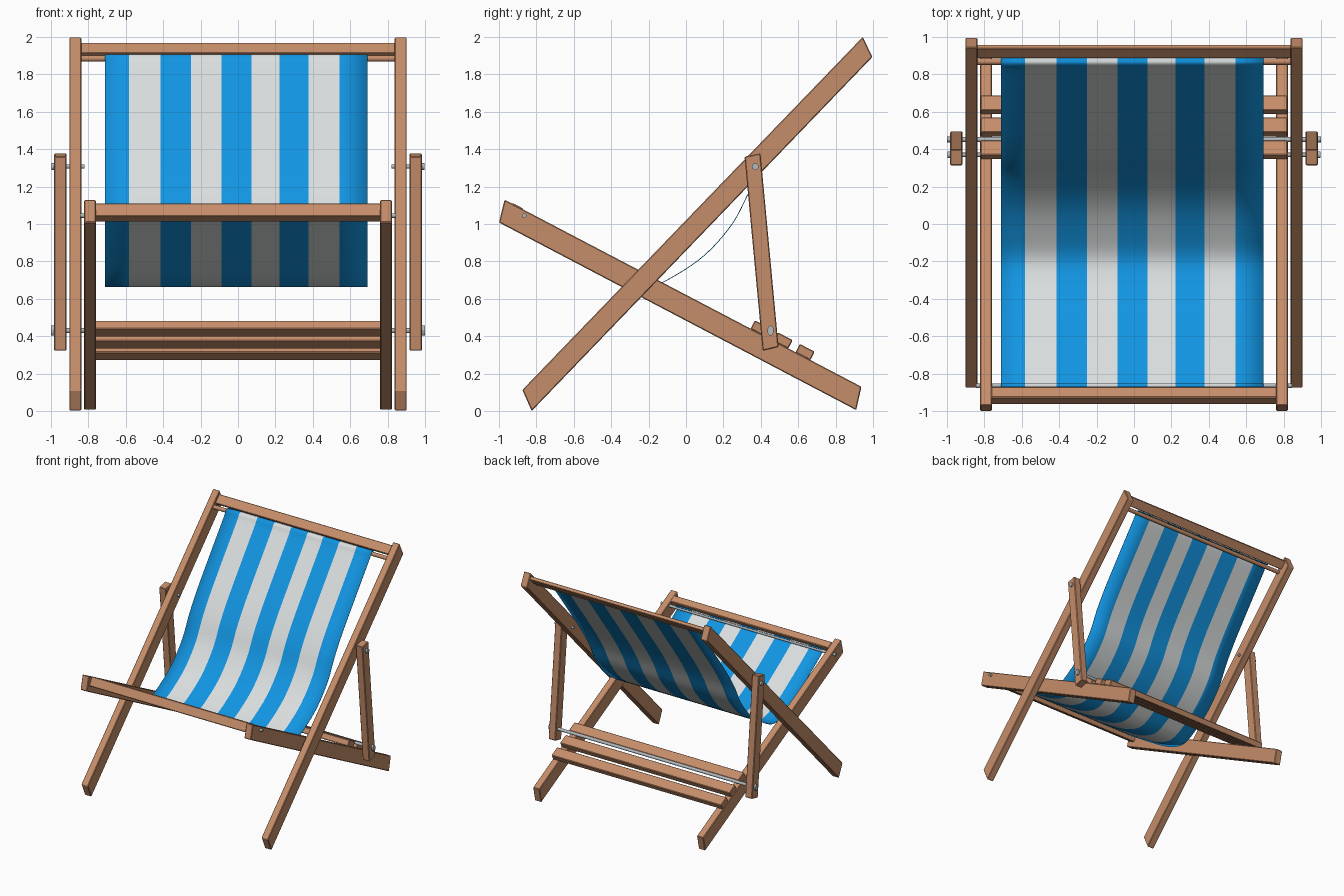
import bpy, bmesh, math
from mathutils import Vector

if "Cube" in bpy.data.objects:
    bpy.data.objects.remove(bpy.data.objects["Cube"])


def material(name, r, g, b):
    m = bpy.data.materials.new(name)
    m.diffuse_color = (r, g, b, 1)
    m.use_nodes = True
    m.node_tree.nodes["Principled BSDF"].inputs["Base Color"].default_value = m.diffuse_color
    return m


WOOD = material("warm wood", 0.56, 0.27, 0.145)
BLUE = material("bright blue cloth", 0.006, 0.30, 0.76)
WHITE = material("white cloth", 0.70, 0.73, 0.73)
METAL = material("grey metal", 0.45, 0.50, 0.53)


def finish(name, bm, mats):
    bmesh.ops.recalc_face_normals(bm, faces=bm.faces)
    me = bpy.data.meshes.new(name)
    bm.to_mesh(me)
    bm.free()
    ob = bpy.data.objects.new(name, me)
    bpy.context.collection.objects.link(ob)
    for m in mats:
        me.materials.append(m)
    return ob


def extrude_profile(name, yz, x0, x1, mat, bevel=0.0):
    """Extrude a side-view (y, z) profile from x0 to x1."""
    bm = bmesh.new()
    a = [bm.verts.new((x0, y, z)) for y, z in yz]
    b = [bm.verts.new((x1, y, z)) for y, z in yz]
    n = len(yz)
    bm.faces.new(a)
    bm.faces.new(b)
    for i in range(n):
        j = (i + 1) % n
        bm.faces.new((a[i], a[j], b[j], b[i]))
    ob = finish(name, bm, [mat])
    if bevel:
        mod = ob.modifiers.new("soft edge", 'BEVEL')
        mod.width, mod.segments = bevel, 1
    else:
        for p in ob.data.polygons:
            p.use_smooth = len(p.vertices) == 4
    return ob


def rod(name, y, z, x0, x1, r, mat=METAL, tall=1.0):
    pts = [(y + r * math.cos(math.tau * i / 16), z + r * tall * math.sin(math.tau * i / 16))
           for i in range(16)]
    return extrude_profile(name, pts, x0, x1, mat)


def bar(centre, direction, length, thick):
    """Rectangle profile lying along a direction."""
    d = Vector(direction).normalized()
    n = Vector((-d.y, d.x))
    c = Vector(centre)
    return [tuple(c + d * length / 2 * s + n * thick / 2 * t)
            for s, t in ((-1, -1), (1, -1), (1, 1), (-1, 1))]


BACK_DIR = (0.694, 0.72)
SEAT_DIR = (0.8855, -0.465)

# side beams and struts, left and right
back_beam = [(-0.825, 0.0), (0.997, 1.893), (0.945, 2.0), (-0.875, 0.113)]
seat_beam = [(-1.0, 1.008), (0.91, 0.005), (0.938, 0.13), (-0.97, 1.13)]
strut = [(0.41, 0.322), (0.495, 0.342), (0.398, 1.378), (0.313, 1.36)]
for side, s in (("left", -1), ("right", 1)):
    extrude_profile("back_beam_" + side, back_beam, s * 0.838, s * 0.902, WOOD, 0.005)
    extrude_profile("seat_beam_" + side, seat_beam, s * 0.76, s * 0.823, WOOD, 0.005)
    extrude_profile("strut_" + side, strut, s * 0.917, s * 0.983, WOOD, 0.005)
    rod("strut_bolt_" + side, 0.37, 1.307, s * 0.82, s * 0.992, 0.011)
    rod("strut_bolt_head_" + side, 0.37, 1.307, s * 0.98, s * 0.998, 0.018)
    rod("lower_bolt_head_" + side, 0.452, 0.43, s * 0.98, s * 1.0, 0.017, METAL, 1.6)

# cross bars
extrude_profile("top_rail", bar((0.922, 1.932), BACK_DIR, 0.08, 0.03), -0.84, 0.84, WOOD, 0.004)
rod("top_dowel", 0.868, 1.885, -0.84, 0.84, 0.017, WOOD)
extrude_profile("front_rail", bar((-0.917, 1.062), SEAT_DIR, 0.065, 0.08), -0.765, 0.765, WOOD, 0.005)

# slats resting on the seat beams
for i, y in enumerate((0.345, 0.467, 0.585)):
    base = Vector((y, 1.13 - (y + 0.97) * 0.525))
    centre = base + Vector(SEAT_DIR) * 0.045 + Vector((0.465, 0.8855)) * 0.025
    extrude_profile("slat_%d" % (i + 1), bar(centre, SEAT_DIR, 0.09, 0.052), -0.82, 0.82, WOOD, 0.005)

# metal rods
rod("front_rod", -0.865, 1.045, -0.845, 0.845, 0.012)
rod("lower_rod", 0.452, 0.43, -0.99, 0.99, 0.013)

# striped cloth: smooth curve through side-view points, one column per stripe
path = [Vector(p) for p in (
    (-0.853, 1.06), (-0.868, 1.062), (-0.88, 1.045), (-0.86, 1.028), (-0.75, 0.95), (-0.58, 0.835),
    (-0.42, 0.735), (-0.29, 0.679), (-0.19, 0.667), (-0.08, 0.712), (0.1, 0.834),
    (0.25, 1.005), (0.345, 1.185), (0.44, 1.335), (0.56, 1.50), (0.71, 1.70),
    (0.83, 1.86), (0.858, 1.903), (0.887, 1.903))]
curve = []
for i in range(len(path) - 1):
    p0, p1, p2 = path[max(i - 1, 0)], path[i], path[i + 1]
    p3 = path[min(i + 2, len(path) - 1)]
    # tangents limited by segment length so tight turns stay tidy
    seg = (p2 - p1).length
    t1 = (p2 - p0).normalized() * seg
    t2 = (p3 - p1).normalized() * seg
    for k in range(5):
        t = k / 5
        curve.append(p1 * (2 * t**3 - 3 * t**2 + 1) + t1 * (t**3 - 2 * t**2 + t)
                     + p2 * (3 * t**2 - 2 * t**3) + t2 * (t**3 - t**2))
curve.append(path[-1])

stripes = [-0.712, -0.584, -0.414, -0.252, -0.088, 0.072, 0.222, 0.377, 0.543, 0.692]
bm = bmesh.new()
rows = [[bm.verts.new((x, p.x, p.y)) for x in stripes] for p in curve]
for a, b in zip(rows, rows[1:]):
    for i in range(len(stripes) - 1):
        f = bm.faces.new((a[i], a[i + 1], b[i + 1], b[i]))
        f.material_index = i % 2
        f.smooth = True
cloth = finish("striped_cloth", bm, [BLUE, WHITE])
mod = cloth.modifiers.new("thickness", 'SOLIDIFY')
mod.thickness, mod.offset = 0.004, 0
